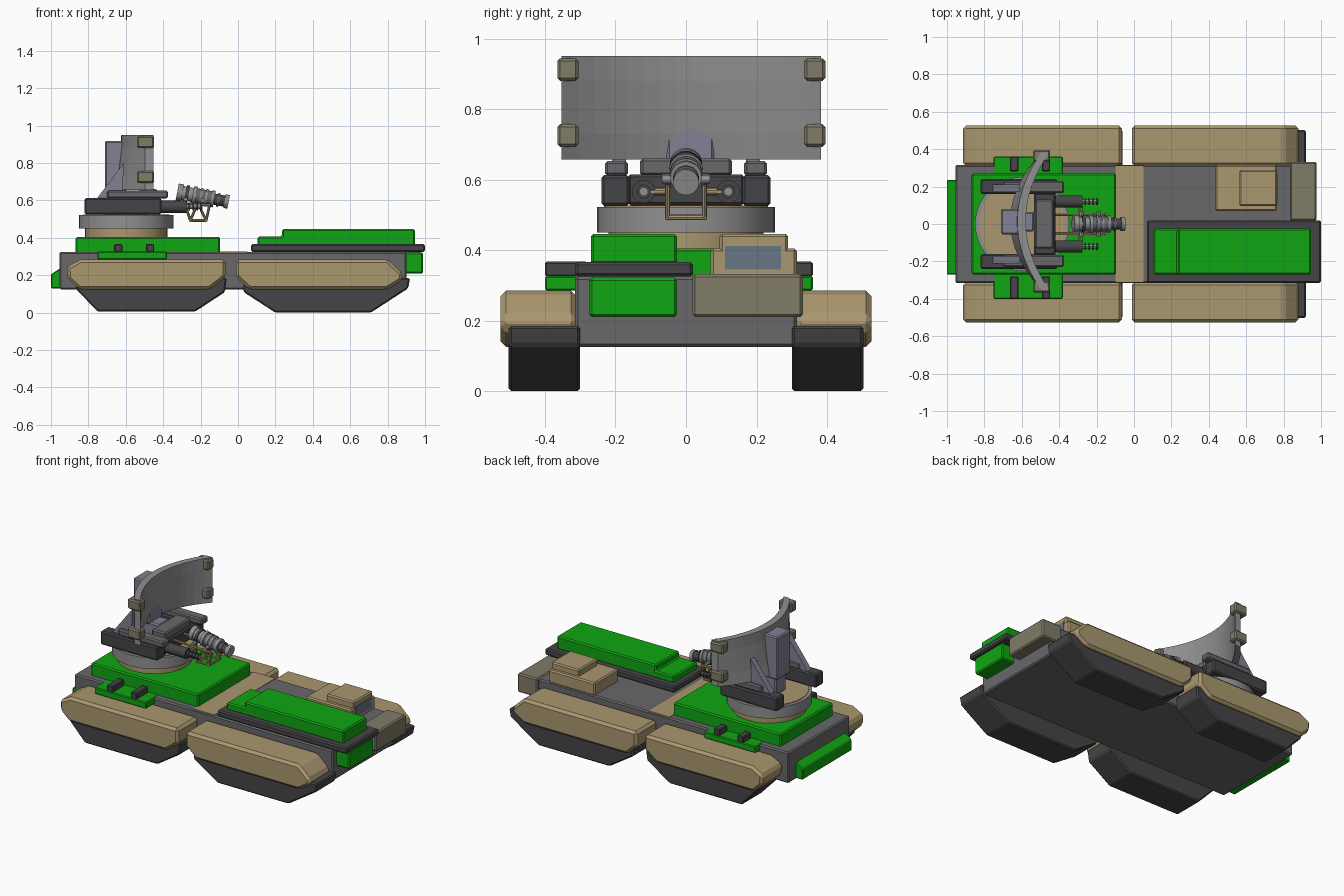
import bpy, bmesh
from mathutils import Vector

if "Cube" in bpy.data.objects:
    bpy.data.objects.remove(bpy.data.objects["Cube"])


def mat(name, r, g, b):
    m = bpy.data.materials.new(name)
    m.diffuse_color = (r, g, b, 1)
    m.use_nodes = True
    m.node_tree.nodes["Principled BSDF"].inputs["Base Color"].default_value = m.diffuse_color
    return m


GREEN = mat("green", 0.005, 0.38, 0.006)
TAN = mat("tan", 0.40, 0.31, 0.16)
KHAKI = mat("khaki", 0.22, 0.20, 0.14)
HULL = mat("hull_grey", 0.14, 0.14, 0.145)
DARK = mat("dark_grey", 0.06, 0.06, 0.065)
STEEL = mat("steel", 0.28, 0.28, 0.28)
BLUE = mat("blue_grey", 0.22, 0.22, 0.30)
GLASS = mat("glass", 0.14, 0.18, 0.24)


def finish(name, bm, m, bevel=0.0):
    bmesh.ops.recalc_face_normals(bm, faces=bm.faces)
    me = bpy.data.meshes.new(name)
    bm.to_mesh(me)
    bm.free()
    ob = bpy.data.objects.new(name, me)
    bpy.context.collection.objects.link(ob)
    me.materials.append(m)
    if bevel:
        b = ob.modifiers.new("bevel", 'BEVEL')
        b.width, b.segments, b.limit_method = bevel, 1, 'ANGLE'
    return ob


def prism(name, pts, y0, y1, m, bevel=0.008):
    """Extrude an (x, z) profile from y0 to y1."""
    bm = bmesh.new()
    f = bm.faces.new([bm.verts.new((x, y0, z)) for x, z in pts])
    ext = bmesh.ops.extrude_face_region(bm, geom=[f])["geom"]
    for v in ext:
        if isinstance(v, bmesh.types.BMVert):
            v.co.y = y1
    return finish(name, bm, m, bevel)


def box(name, x, y, z, m, bevel=0.008):
    return prism(name, [(x[0], z[0]), (x[1], z[0]), (x[1], z[1]), (x[0], z[1])], y[0], y[1], m, bevel)


def tube(name, a, b, r, m, seg=20, r2=None):
    """Cylinder or cone from point a to point b."""
    a, b = Vector(a), Vector(b)
    d = b - a
    bm = bmesh.new()
    bmesh.ops.create_cone(bm, cap_ends=True, segments=seg, radius1=r, radius2=r2 or r, depth=d.length)
    ob = finish(name, bm, m)
    ob.rotation_mode = 'QUATERNION'
    ob.rotation_quaternion = d.to_track_quat('Z', 'Y')
    ob.location = (a + b) / 2
    bpy.context.view_layer.objects.active = ob
    ob.select_set(True)
    bpy.ops.object.shade_smooth_by_angle()
    ob.select_set(False)
    return ob


def span(s, a, b):
    return (s * a, s * b)


# hull and running gear
box("hull", (-0.955, 0.9), (-0.315, 0.315), (0.125, 0.325), HULL)
box("hull_mid_strip", (-0.10, 0.05), (-0.312, 0.312), (0.31, 0.328), TAN, 0)
rear_track = [(-0.75, 0.005), (-0.23, 0.005), (-0.07, 0.11), (-0.06, 0.185), (-0.88, 0.185), (-0.86, 0.12)]
front_track = [(0.20, 0.0), (0.71, 0.0), (0.91, 0.13), (0.92, 0.185), (0.03, 0.185), (0.03, 0.11)]
rear_fender = [(-0.85, 0.125), (-0.15, 0.125), (-0.065, 0.19), (-0.065, 0.285), (-0.84, 0.285), (-0.915, 0.245), (-0.91, 0.18)]
front_fender = [(0.06, 0.125), (0.80, 0.125), (0.88, 0.175), (0.88, 0.21), (0.80, 0.285), (-0.012, 0.285), (-0.012, 0.19)]
for s, side in ((-1, "near"), (1, "far")):
    for t, f, end in ((rear_track, rear_fender, "rear"), (front_track, front_fender, "front")):
        prism(f"{end}_track_{side}", t, *span(s, 0.30, 0.503), DARK)
        prism(f"{end}_fender_{side}", f, *span(s, 0.31, 0.526), TAN, 0.016)

# green deck, rear plate and side brackets
box("turret_deck", (-0.868, -0.096), (-0.27, 0.27), (0.31, 0.405), GREEN)
prism("rear_plate", [(-0.94, 0.13), (-1.0, 0.13), (-1.0, 0.205), (-0.955, 0.235), (-0.94, 0.235)], -0.27, 0.235, GREEN, 0.005)
box("side_bracket", (-0.75, -0.38), (-0.40, 0.36), (0.285, 0.327), GREEN, 0.005)
for x in (-0.64, -0.47):
    box("bracket_block_near", (x - 0.022, x + 0.022), (-0.40, -0.28), (0.325, 0.367), DARK, 0.005)
    box("bracket_block_far", (x - 0.022, x + 0.022), (0.28, 0.36), (0.325, 0.367), DARK, 0.005)

# equipment pod
box("pod_tray", (0.07, 1.0), (-0.315, 0.02), (0.325, 0.366), DARK)
prism("pod_cover", [(0.105, 0.36), (0.945, 0.36), (0.945, 0.446), (0.235, 0.446), (0.235, 0.407), (0.105, 0.407)],
      -0.27, -0.025, GREEN)
box("pod_end_box", (0.89, 0.99), (-0.275, -0.025), (0.21, 0.322), GREEN)

# cabin
box("nose_box", (0.835, 0.977), (0.018, 0.332), (0.21, 0.332), KHAKI)
box("cabin_base", (0.435, 0.765), (0.07, 0.315), (0.32, 0.405), TAN)
box("cabin_roof", (0.565, 0.765), (0.095, 0.29), (0.39, 0.446), TAN)
box("cabin_window", (0.75, 0.768), (0.11, 0.27), (0.345, 0.412), GLASS, 0)

# turntable
CX = -0.598
tube("turntable_neck", (CX, 0, 0.40), (CX, 0, 0.46), 0.22, TAN, 40)
tube("turntable_ring", (CX, 0, 0.45), (CX, 0, 0.522), 0.252, STEEL, 40)
tube("turntable_top", (CX, 0, 0.51), (CX, 0, 0.526), 0.232, TAN, 40)

# turret arms, dish rests, braces and lower barrels
for s, side in ((-1, "near"), (1, "far")):
    box(f"turret_arm_{side}", (-0.82, -0.41), span(s, 0.16, 0.24), (0.525, 0.613), DARK)
    box(f"dish_rest_{side}", (-0.70, -0.375), span(s, 0.165, 0.23), (0.61, 0.653), HULL)
    prism(f"dish_brace_{side}", [(-0.755, 0.61), (-0.62, 0.61), (-0.61, 0.80)], *span(s, 0.17, 0.21), BLUE, 0)
    y = s * 0.12
    tube(f"recoil_cylinder_{side}", (-0.43, y, 0.566), (-0.275, y, 0.566), 0.033, DARK)
    tube(f"side_rod_{side}", (-0.28, y, 0.566), (-0.19, y, 0.566), 0.011, STEEL, 12)
    for i in range(4):
        x = -0.265 + i * 0.021
        tube(f"side_rod_ring_{side}", (x, y, 0.566), (x + 0.009, y, 0.566), 0.02, DARK, 14)
box("turret_crossbody", (-0.535, -0.42), (-0.165, 0.165), (0.527, 0.615), DARK)
box("turret_crossbody_cap", (-0.53, -0.43), (-0.13, 0.13), (0.61, 0.66), HULL)
box("dish_back_box", (-0.712, -0.60), (-0.055, 0.08), (0.64, 0.917), BLUE)
box("dish_back_foot", (-0.69, -0.535), (-0.04, 0.065), (0.527, 0.65), BLUE)

# curved dish
bm = bmesh.new()
N, YC, HALF = 16, 0.015, 0.368
rows = []
for z, depth in ((0.657, 0.165), (0.73, 0.15), (0.88, 0.13), (0.951, 0.127)):
    rows.append([bm.verts.new((-0.452 - depth * (1 - t * t), YC + HALF * t, z))
                 for t in (2 * i / N - 1 for i in range(N + 1))])
for lo, hi in zip(rows, rows[1:]):
    for i in range(N):
        bm.faces.new((lo[i], lo[i + 1], hi[i + 1], hi[i]))
back = bmesh.ops.extrude_face_region(bm, geom=bm.faces[:] )["geom"]
for v in back:
    if isinstance(v, bmesh.types.BMVert):
        v.co.x -= 0.045
finish("dish", bm, STEEL)
for s in (-1, 1):
    for z in (0.725, 0.912):
        y = YC + s * 0.35
        box("dish_corner_lug", (-0.54, -0.448), (y - 0.03, y + 0.03), (z - 0.032, z + 0.032), KHAKI)

# central emitter: stacked rings along a tilted axis
A, B = Vector((-0.325, 0, 0.645)), Vector((-0.05, 0, 0.592))
steps = [(0, 0.10, 0.046, STEEL), (0.10, 0.36, 0.038, STEEL), (0.16, 0.22, 0.046, DARK), (0.30, 0.37, 0.048, STEEL),
         (0.36, 0.70, 0.04, HULL), (0.44, 0.48, 0.046, STEEL), (0.54, 0.58, 0.046, STEEL), (0.66, 0.72, 0.045, STEEL),
         (0.72, 0.94, 0.03, DARK), (0.78, 0.82, 0.037, HULL), (0.92, 1.0, 0.037, STEEL)]
for t0, t1, r, m in steps:
    tube("emitter_section", A.lerp(B, t0), A.lerp(B, t1), r, m, 24)

# emitter cradle: side rails, V struts and cross bars
for s in (-1, 1):
    y = s * 0.052
    tube("cradle_rail", (-0.43, y, 0.59), (-0.15, y, 0.575), 0.008, TAN, 8)
    for x0, x1 in ((-0.285, -0.255), (-0.215, -0.255), (-0.215, -0.17), (-0.15, -0.17)):
        tube("cradle_strut", (x0, y, 0.585), (x1, y, 0.493), 0.007, TAN, 8)
    tube("cradle_lower_rail", (-0.255, y, 0.493), (-0.17, y, 0.493), 0.007, TAN, 8)
    tube("cradle_side_link", (-0.285, y, 0.566), (-0.285, s * 0.12, 0.566), 0.011, TAN, 10)
for x in (-0.255, -0.17):
    tube("cradle_cross_bar", (x, -0.058, 0.493), (x, 0.058, 0.493), 0.008, TAN, 8)
for x, z in ((-0.28, 0.605), (-0.19, 0.60)):
    tube("cradle_pin", (x, -0.068, z), (x, 0.068, z), 0.011, STEEL, 12)
